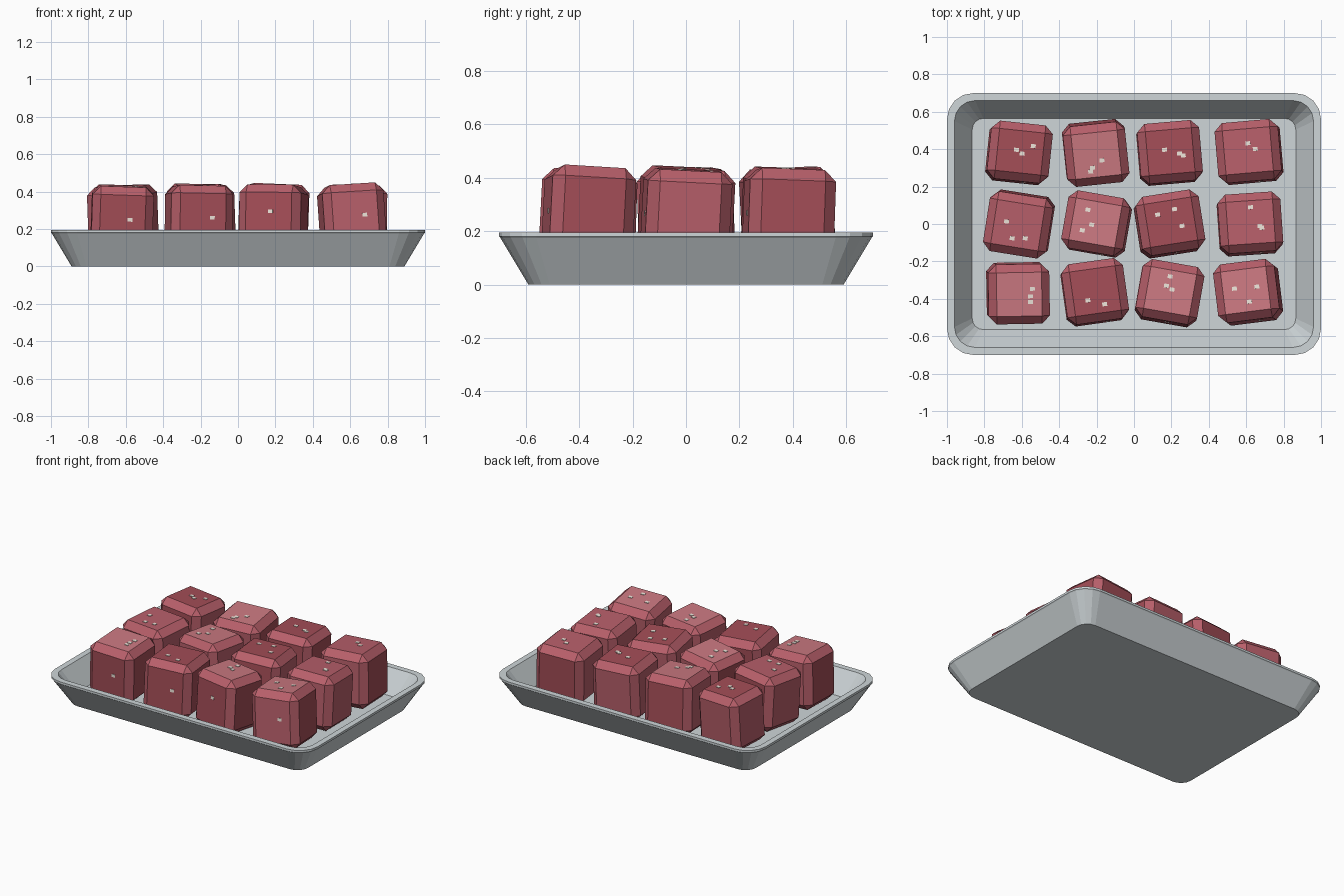
import bpy, bmesh, math, random
from mathutils import Matrix, Vector, Euler

if "Cube" in bpy.data.objects:
    bpy.data.objects.remove(bpy.data.objects["Cube"])

random.seed(4)
FLOOR_Z = 0.05


def material(name, rgb):
    m = bpy.data.materials.new(name)
    m.diffuse_color = (*rgb, 1)
    m.use_nodes = True
    m.node_tree.nodes["Principled BSDF"].inputs["Base Color"].default_value = m.diffuse_color
    return m


def make_object(name, bm, mats=()):
    me = bpy.data.meshes.new(name)
    bm.to_mesh(me)
    bm.free()
    for m in mats:
        me.materials.append(m)
    ob = bpy.data.objects.new(name, me)
    bpy.context.collection.objects.link(ob)
    return ob


def rounded_loop(bm, hx, hy, r, z, seg=4):
    verts = []
    for k, (sx, sy) in enumerate([(1, 1), (-1, 1), (-1, -1), (1, -1)]):
        for i in range(seg + 1):
            a = math.pi / 2 * (k + i / seg)
            verts.append(bm.verts.new((sx * (hx - r) + r * math.cos(a),
                                       sy * (hy - r) + r * math.sin(a), z)))
    return verts


# Tray: stacked rounded rectangles from the underside, over the rim, to the floor
bm = bmesh.new()
loops = [rounded_loop(bm, *p) for p in [
    (0.89, 0.59, 0.08, 0.0), (0.995, 0.695, 0.135, 0.175), (1.0, 0.7, 0.14, 0.18),
    (1.0, 0.7, 0.14, 0.195), (0.96, 0.66, 0.11, 0.195), (0.865, 0.565, 0.06, FLOOR_Z)]]
for a, b in zip(loops, loops[1:]):
    for i in range(len(a)):
        j = (i + 1) % len(a)
        bm.faces.new((a[i], a[j], b[j], b[i]))
bm.faces.new(loops[0][::-1])
bm.faces.new(loops[-1])
bmesh.ops.recalc_face_normals(bm, faces=bm.faces)
make_object("tray", bm, [material("tray_grey", (0.62, 0.67, 0.69))])

# Meat tones and fat
tones = [material("meat_light", (0.60, 0.19, 0.22)),
         material("meat_medium", (0.48, 0.115, 0.145)),
         material("meat_dark", (0.37, 0.075, 0.095))]
fat = material("fat", (0.85, 0.78, 0.70))

# Cubes: x, y, turn, tilt x, tilt y (degrees), top tone, front tone
cubes = [
    (-0.615, 0.38, -6, -2, 2, 2, 2), (-0.205, 0.38, 6, 3, 1, 0, 1),
    (0.19, 0.38, 5, -2, 1, 2, 2), (0.615, 0.385, 5, -2, -2, 1, 1),
    (-0.615, 0.0, -9, 2, -2, 1, 2), (-0.20, 0.0, -10, -2, -2, 0, 1),
    (0.19, 0.0, 9, -3, 2, 2, 2), (0.62, 0.0, 4, -3, 1, 1, 1),
    (-0.62, -0.37, 1, 2, 2, 0, 2), (-0.21, -0.365, 8, -2, 1, 2, 2),
    (0.19, -0.37, -10, -3, 1, 0, 2), (0.61, -0.365, 7, -3, -4, 0, 1)]

# Fleck offsets on each cube top, in hundredths
top_flecks = [
    [(-2, 1), (1, -1), (7, 3)], [(3, -3), (-2, -7), (-3, -9)],
    [(-3, 1), (5, -1), (7, -2)], [(0, 4), (4, 1)],
    [(-6, 2), (-3, -7), (4, -7)], [(-4, 7), (-2, -1), (-7, -4)],
    [(-7, 4), (2, 7), (6, -2)], [(0, 8), (5, -2), (6, -3)],
    [(7, 3), (6, -1), (6, -4)], [(-4, -5), (5, -7)],
    [(0, 8), (-2, 3), (1, 1)], [(-6, 1), (6, 2), (2, -6)]]
front_flecks = [(0.04, 0.01), (0.05, 0.01), (0.01, 0.04), (0.05, 0.015)]

flecks = bmesh.new()


def fleck(mat, local, size):
    bmesh.ops.create_cube(flecks, size=1, matrix=mat @ Matrix.Translation(local)
                          @ Matrix.Diagonal((*size, 1)))


for n, (x, y, turn, tx, ty, top, front) in enumerate(cubes):
    sx = 0.335 + random.uniform(-0.008, 0.008)
    sy = 0.318 + random.uniform(-0.008, 0.008)
    sz = 0.37 + random.uniform(-0.005, 0.005)
    rot = (Matrix.Rotation(math.radians(tx), 4, 'X') @ Matrix.Rotation(math.radians(ty), 4, 'Y')
           @ Matrix.Rotation(math.radians(turn), 4, 'Z'))
    mat = Matrix.Translation((x, y, FLOOR_Z + 0.012 + sz / 2)) @ rot

    # Chamfered meat cube, one tone per main face
    bm = bmesh.new()
    bmesh.ops.create_cube(bm, size=1, matrix=Matrix.Diagonal((sx, sy, sz, 1)))
    bmesh.ops.bevel(bm, geom=bm.edges[:], offset=0.043, segments=1, affect='EDGES')
    bm.normal_update()
    for f in bm.faces:
        f.material_index = 1
        if f.normal.z > 0.99:
            f.material_index = top
        elif f.normal.y < -0.99:
            f.material_index = front
        elif max(map(abs, f.normal)) > 0.99:
            f.material_index = random.choice((1, 1, 2))
    make_object(f"meat_cube_{n + 1}", bm, tones).matrix_world = mat

    # Fat flecks: a few on the top, one on the front
    spin = Matrix.Rotation(math.radians(-turn), 3, 'Z')
    for u, v in top_flecks[n]:
        p = spin @ Vector((u / 100, v / 100, 0))
        fleck(mat, (p.x, p.y, sz / 2), (0.026, 0.021, 0.006))
    u, w = front_flecks[n % 4]
    fleck(mat, (u, -sy / 2, w), (0.026, 0.006, 0.02))

make_object("fat_flecks", flecks, [fat])
